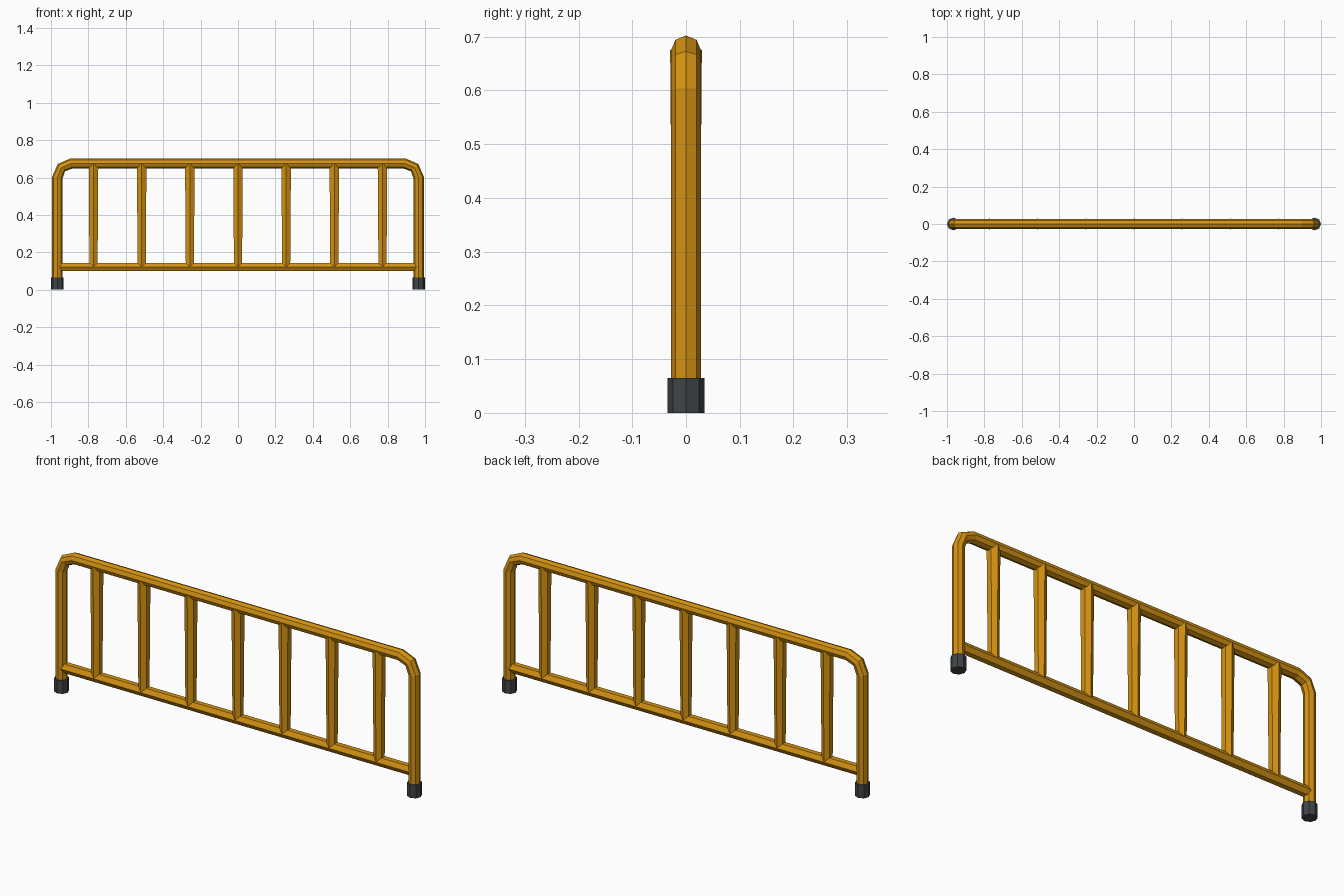
import bpy, bmesh, math
from mathutils import Vector

if "Cube" in bpy.data.objects:
    bpy.data.objects.remove(bpy.data.objects["Cube"])


def material(name, rgb):
    m = bpy.data.materials.new(name)
    m.diffuse_color = (*rgb, 1)
    m.use_nodes = True
    m.node_tree.nodes["Principled BSDF"].inputs["Base Color"].default_value = m.diffuse_color
    return m


YELLOW = material("golden_yellow_paint", (0.66, 0.29, 0.006))
RUBBER = material("dark_grey_rubber", (0.052, 0.058, 0.065))


def tube(name, path, radii, sides, mat):
    """Sweep a regular polygon with corners on +-y along a path of (x, z) points."""
    pts = [Vector((x, 0, z)) for x, z in path]
    bm = bmesh.new()
    rings = []
    for i, p in enumerate(pts):
        before, after = pts[max(i - 1, 0)], pts[min(i + 1, len(pts) - 1)]
        d = Vector((0, 0, 0))
        if p != before:
            d += (p - before).normalized()
        if p != after:
            d += (after - p).normalized()
        d.normalize()
        n = Vector((-d.z, 0, d.x))
        ring = []
        for k in range(sides):
            a = math.pi / 2 + 2 * math.pi * k / sides
            offset = n * math.cos(a) + Vector((0, math.sin(a), 0))
            ring.append(bm.verts.new(p + offset * radii[i]))
        rings.append(ring)
    for r0, r1 in zip(rings, rings[1:]):
        for k in range(sides):
            j = (k + 1) % sides
            bm.faces.new((r0[k], r0[j], r1[j], r1[k]))
    bm.faces.new(rings[0])
    bm.faces.new(rings[-1])
    bmesh.ops.recalc_face_normals(bm, faces=bm.faces)
    mesh = bpy.data.meshes.new(name)
    bm.to_mesh(mesh)
    bm.free()
    mesh.materials.append(mat)
    ob = bpy.data.objects.new(name, mesh)
    bpy.context.collection.objects.link(ob)
    return ob


POST_X, TOP_Z, BEND, RAIL_Z = 0.966, 0.675, 0.075, 0.121

# Bent outer frame: post, rounded corner, top rail, rounded corner, post
left = [(-POST_X, 0.03)]
for deg in (180, 135, 90):
    a = math.radians(deg)
    left.append((-POST_X + BEND + BEND * math.cos(a), TOP_Z - BEND + BEND * math.sin(a)))
path = left + [(-x, z) for x, z in reversed(left)]
tube("outer_frame", path, [0.0278] * len(path), 8, YELLOW)

# Lower rail
tube("lower_rail", [(-0.953, RAIL_Z), (0.953, RAIL_Z)], [0.0255] * 2, 6, YELLOW)

# Slightly tapered upright bars
for i in range(7):
    x = (i - 3) * 0.2575
    tube(f"upright_bar_{i + 1}", [(x, RAIL_Z), (x, TOP_Z)], [0.025, 0.0295], 6, YELLOW)

# Rubber feet
for side, s in (("left", -1), ("right", 1)):
    tube(f"{side}_foot", [(s * POST_X, 0), (s * POST_X, 0.065)], [0.034] * 2, 8, RUBBER)
